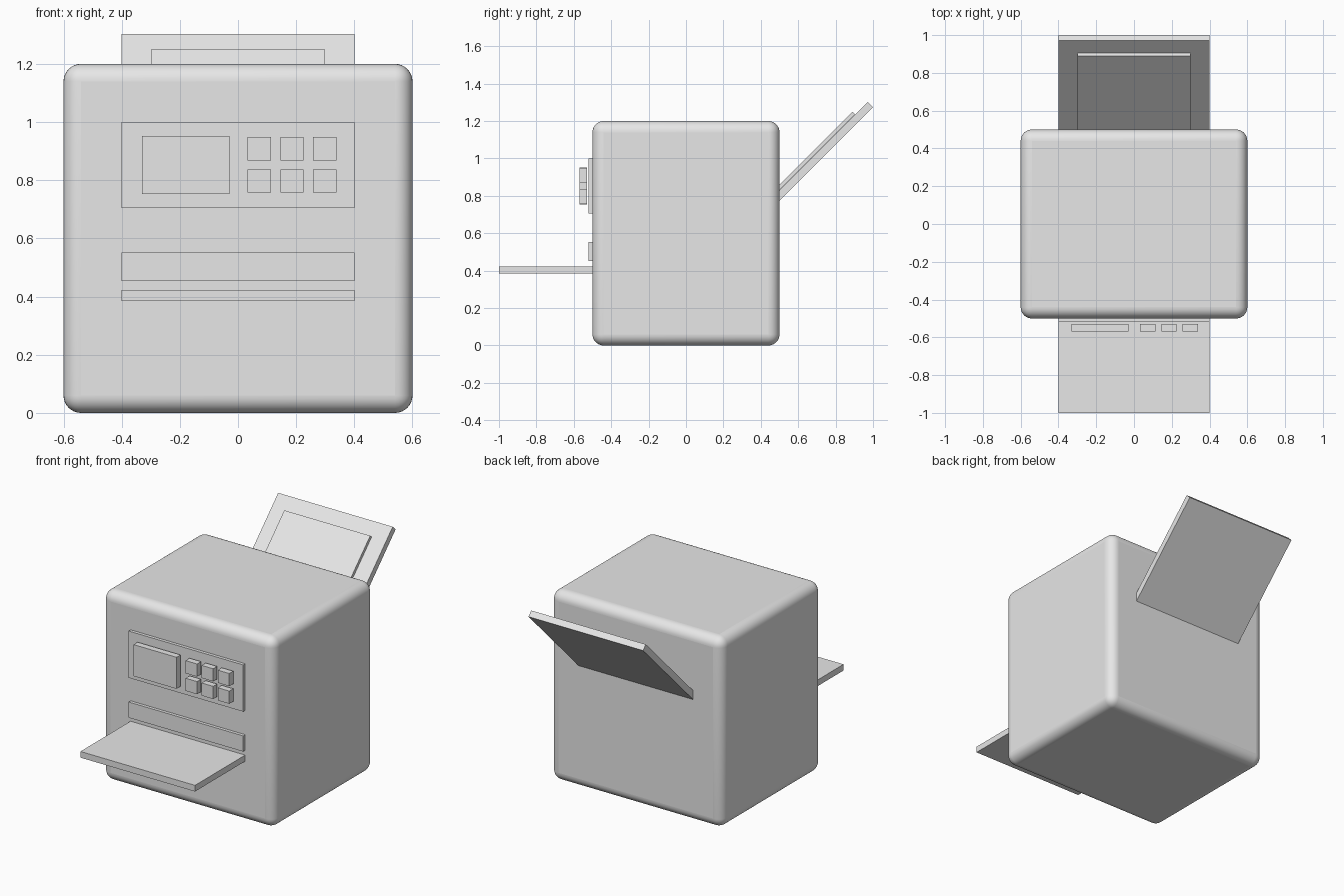
import bpy
import math
from mathutils import Vector

cube = bpy.data.objects.get("Cube")
if cube:
    bpy.data.objects.remove(cube, do_unlink=True)

# One plain plastic colour for the whole machine
grey = bpy.data.materials.new("light_grey_plastic")
grey.use_nodes = True
COLOUR = (0.8, 0.8, 0.8, 1.0)
grey.diffuse_color = COLOUR
grey.node_tree.nodes["Principled BSDF"].inputs["Base Color"].default_value = COLOUR


def box(name, low, high, tilt=0.0):
    """Box between two corners, tilted about x around its own centre."""
    low, high = Vector(low), Vector(high)
    bpy.ops.mesh.primitive_cube_add(size=1, location=(low + high) / 2)
    obj = bpy.context.object
    obj.name = name
    obj.scale = high - low
    bpy.ops.object.transform_apply(location=False, rotation=False, scale=True)
    obj.rotation_euler.x = tilt
    obj.data.materials.append(grey)
    return obj


def sloped_sheet(name, half_width, tip_y, tip_z, length, thickness):
    """Sheet rising at 45 degrees to the back, ending at the given tip centre."""
    slope = math.radians(45)
    centre = Vector((0, tip_y - length / 2 * math.cos(slope),
                     tip_z - length / 2 * math.sin(slope)))
    half = Vector((half_width, length / 2, thickness / 2))
    return box(name, centre - half, centre + half, slope)


# Rounded body
body = box("body", (-0.6, -0.5, 0), (0.6, 0.5, 1.2))
bevel = body.modifiers.new("rounded_edges", "BEVEL")
bevel.width = 0.06
bevel.segments = 8
bpy.ops.object.shade_smooth_by_angle(angle=math.radians(35))

# Control panel, screen and buttons
box("control_panel", (-0.4, -0.52, 0.705), (0.4, -0.49, 1.0))
box("screen", (-0.33, -0.57, 0.753), (-0.03, -0.53, 0.952))
for row, z in enumerate((0.908, 0.797)):
    for col in range(3):
        x = 0.073 + col * 0.1125
        box(f"button_{row}_{col}", (x - 0.04, -0.57, z - 0.04),
            (x + 0.04, -0.53, z + 0.04))

# Paper outlet and output tray
box("paper_outlet", (-0.4, -0.52, 0.453), (0.4, -0.49, 0.552))
box("output_tray", (-0.4, -1.0, 0.384), (0.4, -0.48, 0.423))

# Feed tray at the back with a sheet of paper lying on it
sloped_sheet("feed_tray", 0.4, 0.986, 1.288, 0.8, 0.04)
sloped_sheet("paper_sheet", 0.3, 0.897, 1.243, 0.65, 0.02)
